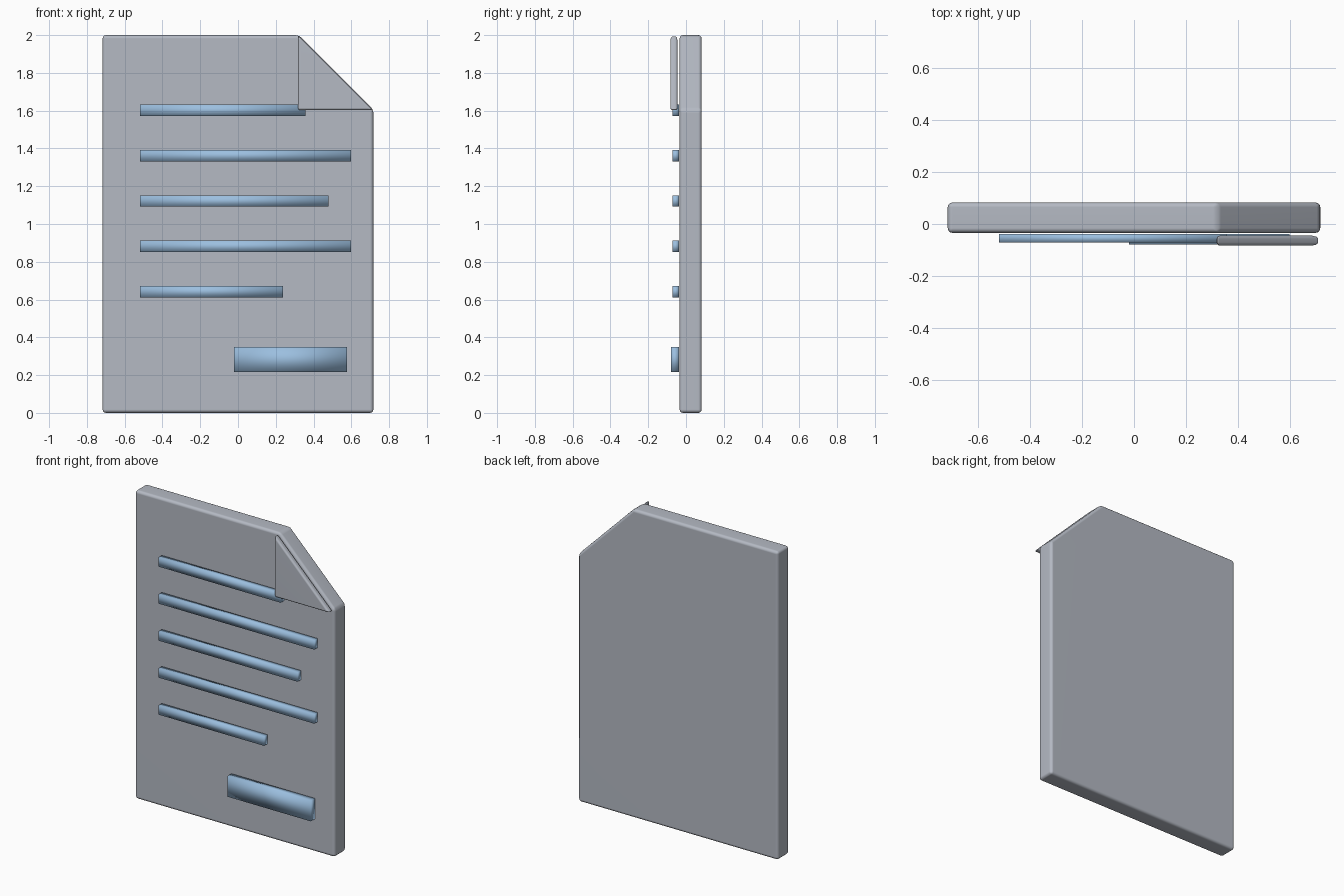
import bpy
import bmesh
import math

cube = bpy.data.objects.get("Cube")
if cube:
    bpy.data.objects.remove(cube, do_unlink=True)


def make_material(name, rgb):
    mat = bpy.data.materials.new(name)
    mat.use_nodes = True
    mat.diffuse_color = (*rgb, 1)
    mat.node_tree.nodes["Principled BSDF"].inputs["Base Color"].default_value = (*rgb, 1)
    return mat


paper = make_material("paper_grey", (0.46, 0.49, 0.55))
ink = make_material("ink_blue", (0.33, 0.52, 0.74))


def slab(name, outline, front, back, mat, bevel=0.0):
    """Extrude an x-z outline (counter-clockwise from the front) from front to back."""
    bm = bmesh.new()
    face = bm.faces.new([bm.verts.new((x, front, z)) for x, z in outline])
    grown = bmesh.ops.extrude_face_region(bm, geom=[face], use_keep_orig=True)["geom"]
    for v in grown:
        if isinstance(v, bmesh.types.BMVert):
            v.co.y = back
    bmesh.ops.recalc_face_normals(bm, faces=bm.faces[:])
    if bevel:
        bmesh.ops.bevel(bm, geom=bm.edges[:], offset=bevel, segments=3,
                        profile=0.5, affect='EDGES', clamp_overlap=True)
    mesh = bpy.data.meshes.new(name)
    bm.to_mesh(mesh)
    bm.free()
    mesh.materials.append(mat)
    obj = bpy.data.objects.new(name, mesh)
    bpy.context.collection.objects.link(obj)
    mesh.shade_smooth()
    if bevel:
        # Keep the broad faces flat while the rounded rims stay smooth
        obj.modifiers.new("weighted_normals", 'WEIGHTED_NORMAL')
    return obj


def box(name, left, right, low, high, front, mat):
    return slab(name, [(left, low), (right, low), (right, high), (left, high)],
                front, -0.038, mat)


# Page with its top left corner cut away
slab("page", [(-0.717, 0), (0.717, 0), (0.717, 1.605), (0.322, 2), (-0.717, 2)],
     -0.034, 0.083, paper, 0.018)

# Folded corner in front of the cut
slab("folded_corner", [(0.318, 1.603), (0.715, 1.603), (0.318, 2)],
     -0.083, -0.045, paper, 0.012)

# Lines of writing, all starting at the same margin
for i, end in enumerate((0.357, 0.598, 0.478, 0.598, 0.238)):
    z = 1.602 - 0.24 * i
    box(f"text_line_{i + 1}", -0.52, end, z - 0.03, z + 0.03, -0.072, ink)

# Signature block
box("signature_block", -0.02, 0.578, 0.216, 0.35, -0.079, ink)
